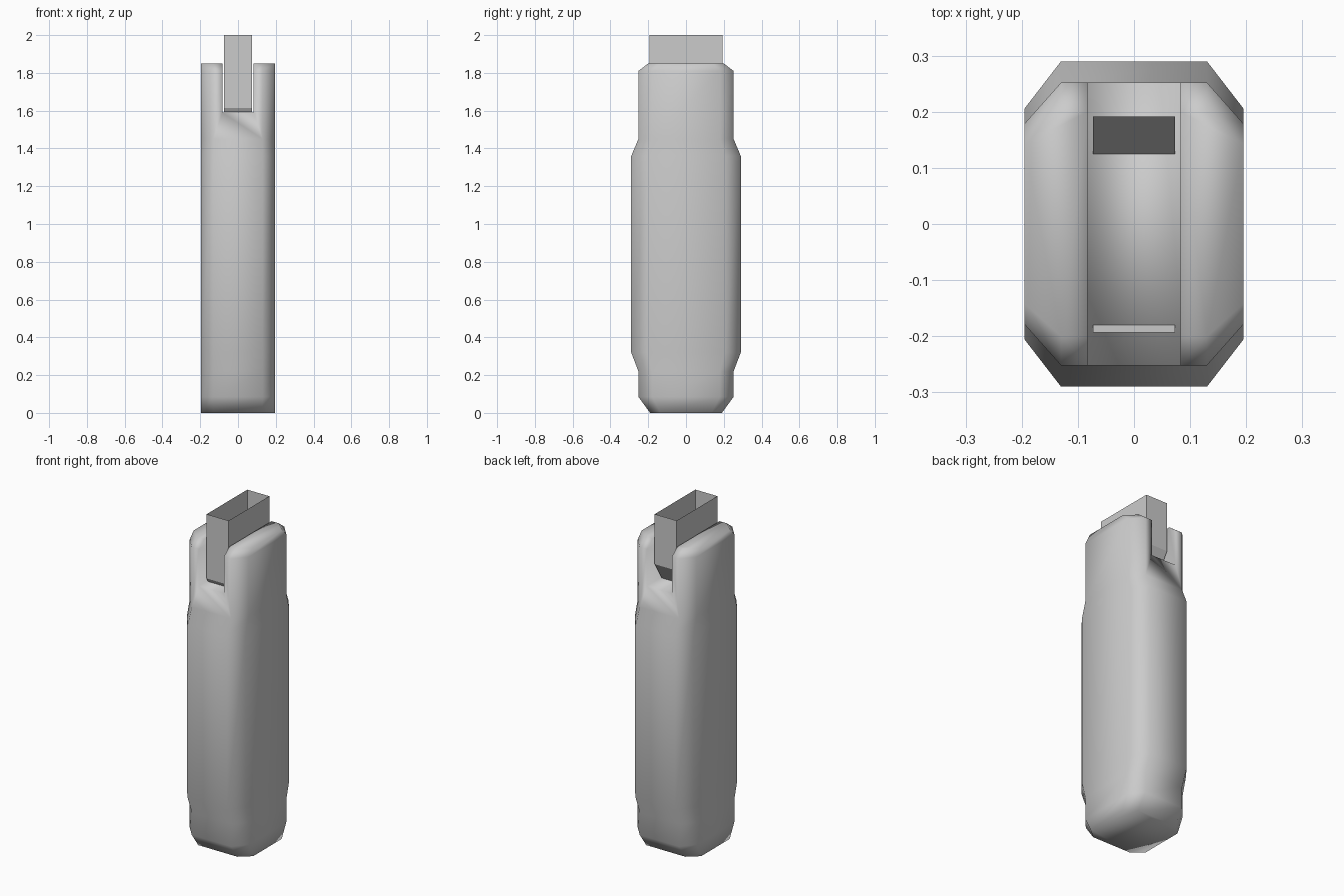
import bpy
import bmesh

if "Cube" in bpy.data.objects:
    bpy.data.objects.remove(bpy.data.objects["Cube"], do_unlink=True)

grey = bpy.data.materials.new("plain grey")
grey.use_nodes = True
grey.diffuse_color = (0.6, 0.6, 0.6, 1)
grey.node_tree.nodes["Principled BSDF"].inputs["Base Color"].default_value = (0.6, 0.6, 0.6, 1)


def make_object(name, bm):
    mesh = bpy.data.meshes.new(name)
    bm.to_mesh(mesh)
    bm.free()
    mesh.materials.append(grey)
    obj = bpy.data.objects.new(name, mesh)
    bpy.context.collection.objects.link(obj)
    return obj


# Casing: eight-sided rings lofted up a stepped profile of (height, half depth)
HALF_WIDTH, FLAT = 0.195, 0.13
profile = [(0, 0.19), (0.085, 0.252), (0.22, 0.252), (0.32, 0.29),
           (1.36, 0.29), (1.45, 0.252), (1.81, 0.252), (1.85, 0.20)]
bm = bmesh.new()
rings = []
for z, d in profile:
    c = d * 0.71
    quarter = [(HALF_WIDTH, c), (FLAT, d)]
    half = quarter + [(-x, y) for x, y in reversed(quarter)]
    outline = half + [(-x, -y) for x, y in half]
    rings.append([bm.verts.new((x, y, z)) for x, y in outline])
for low, high in zip(rings, rings[1:]):
    for i in range(8):
        j = (i + 1) % 8
        bm.faces.new((low[i], low[j], high[j], high[i]))
bm.faces.new(list(reversed(rings[0])))
bm.faces.new(rings[-1])
casing = make_object("casing", bm)

# Slot cut front to back through the top of the casing
bm = bmesh.new()
bmesh.ops.create_cube(bm, size=1)
bmesh.ops.scale(bm, vec=(0.166, 1, 0.6), verts=bm.verts)
bmesh.ops.translate(bm, vec=(0, 0, 1.89), verts=bm.verts)
cutter = make_object("slot_cutter", bm)
cutter.hide_render = True
cut = casing.modifiers.new("slot", "BOOLEAN")
cut.operation = "DIFFERENCE"
cut.solver = "EXACT"
cut.object = cutter
bpy.context.view_layer.objects.active = casing
casing.select_set(True)
bpy.ops.object.modifier_apply(modifier=cut.name)
bpy.data.objects.remove(cutter, do_unlink=True)
bpy.ops.object.shade_smooth()

# Sleeve: thin open-topped shell with chamfered lower ends standing in the slot
side = [(-0.193, 2), (-0.193, 1.615), (-0.18, 1.592),
        (0.125, 1.592), (0.192, 1.7), (0.192, 2)]
bm = bmesh.new()
left, right = [[bm.verts.new((x, y, z)) for y, z in side] for x in (0.073, -0.073)]
bm.faces.new(left)
bm.faces.new(list(reversed(right)))
for i in (0, 1, 3, 4):
    bm.faces.new((left[i], right[i], right[i + 1], left[i + 1]))
bmesh.ops.recalc_face_normals(bm, faces=bm.faces)
make_object("sleeve", bm)
